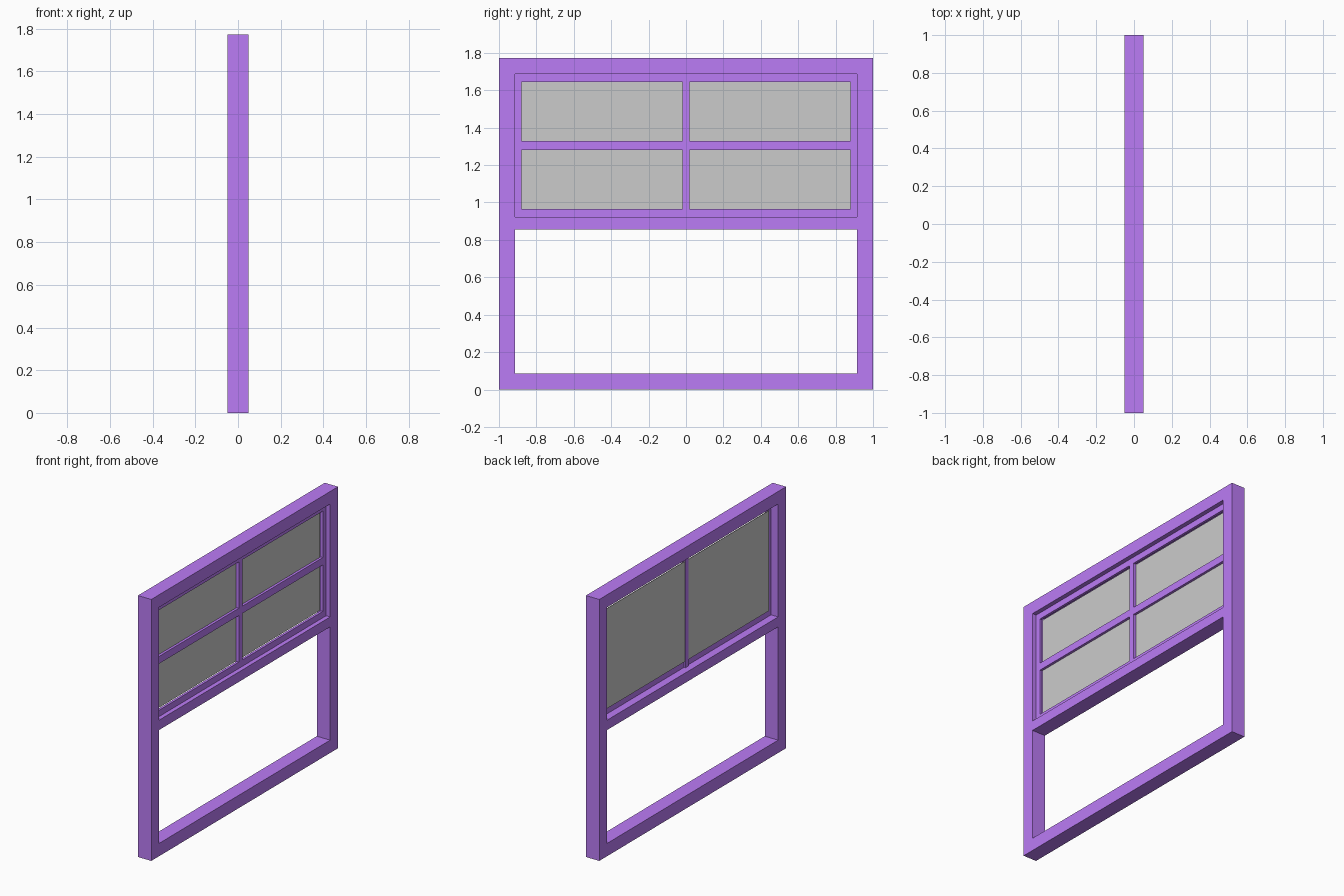
import bpy, bmesh
from mathutils import Vector

if "Cube" in bpy.data.objects:
    bpy.data.objects.remove(bpy.data.objects["Cube"])

purple = bpy.data.materials.new("purple_paint")
purple.diffuse_color = (0.5, 0.2, 0.92, 1)
purple.use_nodes = True
purple.node_tree.nodes["Principled BSDF"].inputs["Base Color"].default_value = purple.diffuse_color


def lattice(name, ys, zs, holes, x0, x1, mat=None):
    """Flat panel in the YZ plane with open grid cells, extruded from x0 to x1."""
    bm = bmesh.new()
    grid = [[bm.verts.new((x0, y, z)) for z in zs] for y in ys]
    for i in range(len(ys) - 1):
        for j in range(len(zs) - 1):
            if (i, j) not in holes:
                bm.faces.new((grid[i][j], grid[i + 1][j],
                              grid[i + 1][j + 1], grid[i][j + 1]))
    ext = bmesh.ops.extrude_face_region(bm, geom=bm.faces[:], use_keep_orig=True)
    moved = [g for g in ext["geom"] if isinstance(g, bmesh.types.BMVert)]
    bmesh.ops.translate(bm, verts=moved, vec=Vector((x1 - x0, 0, 0)))
    bmesh.ops.recalc_face_normals(bm, faces=bm.faces[:])
    me = bpy.data.meshes.new(name)
    bm.to_mesh(me)
    bm.free()
    if mat:
        me.materials.append(mat)
    ob = bpy.data.objects.new(name, me)
    bpy.context.collection.objects.link(ob)
    return ob


# Outer frame with an upper and a lower opening
lattice("outer_frame", [-1, -0.915, 0.915, 1],
        [0, 0.087, 0.855, 0.922, 1.687, 1.772],
        {(1, 1), (1, 3)}, -0.05, 0.05, purple)

# Upper sash with four lights
lattice("upper_sash", [-0.915, -0.88, -0.018, 0.018, 0.88, 0.915],
        [0.922, 0.965, 1.28, 1.33, 1.644, 1.687],
        {(1, 1), (1, 3), (3, 1), (3, 3)}, 0.003, 0.02, purple)

# Centre bar reaching through to the back of the glass
lattice("centre_bar", [-0.018, 0.018], [0.922, 1.687], set(), -0.008, 0.003, purple)

# Glass panes behind the horizontal bar
for side, y0, y1 in (("left", -0.88, -0.018), ("right", 0.018, 0.88)):
    lattice(side + "_glass", [y0, y1], [0.965, 1.644], set(), -0.006, -0.002)
